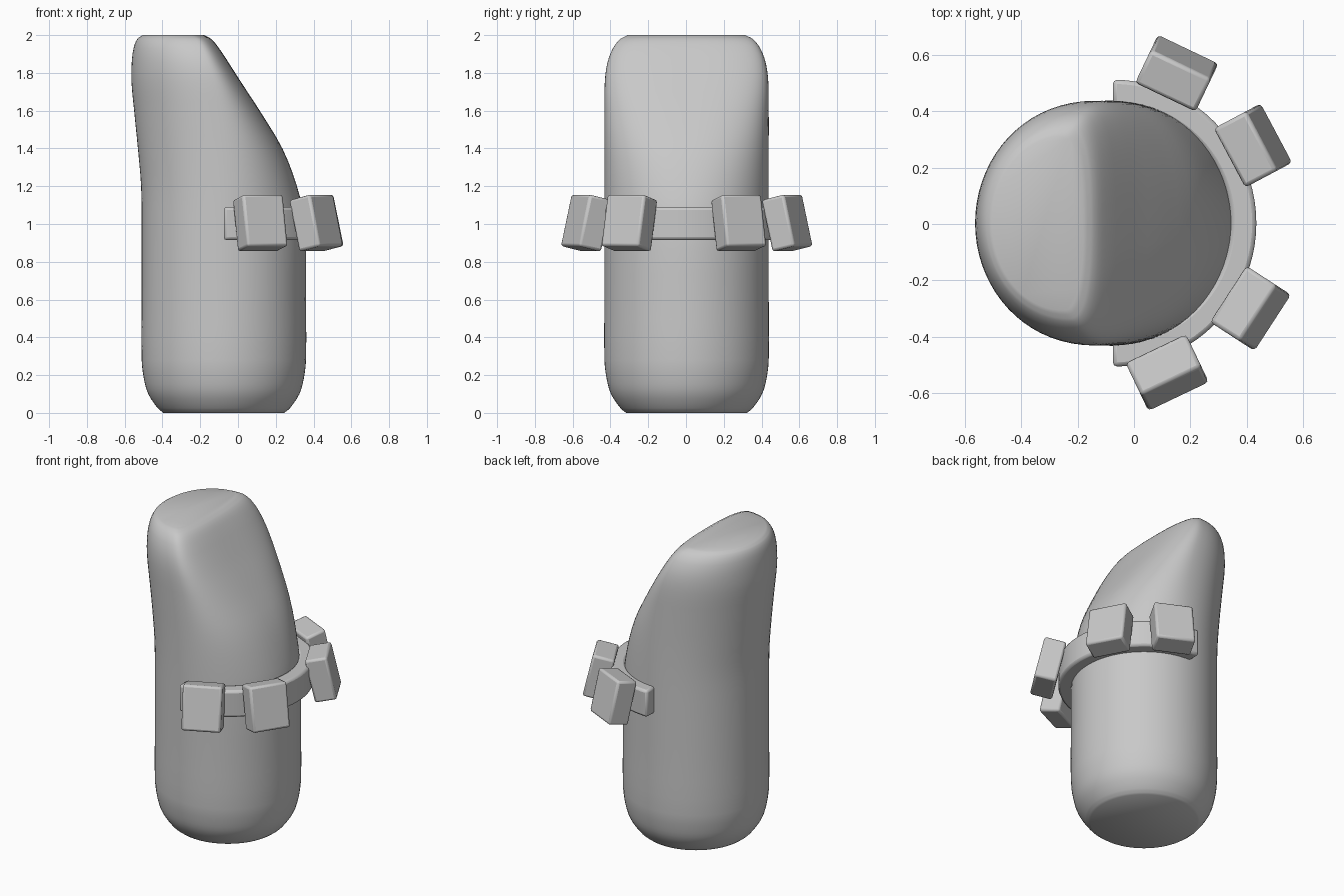
import bpy, bmesh, math
from mathutils import Matrix, Vector

if "Cube" in bpy.data.objects:
    bpy.data.objects.remove(bpy.data.objects["Cube"])

CX, CY = -0.075, 0.003   # axis of the lower cylinder

grey = bpy.data.materials.new("stone grey")
grey.diffuse_color = (0.58, 0.58, 0.58, 1)
grey.use_nodes = True
grey.node_tree.nodes["Principled BSDF"].inputs["Base Color"].default_value = grey.diffuse_color


def finish(name, bm, bevel=0, angle=40):
    bmesh.ops.recalc_face_normals(bm, faces=bm.faces[:])
    me = bpy.data.meshes.new(name)
    bm.to_mesh(me)
    bm.free()
    ob = bpy.data.objects.new(name, me)
    bpy.context.collection.objects.link(ob)
    me.materials.append(grey)
    if bevel:
        mod = ob.modifiers.new("bevel", 'BEVEL')
        mod.width, mod.segments = bevel, 2
        mod.limit_method = 'ANGLE'
    bpy.ops.object.select_all(action='DESELECT')
    ob.select_set(True)
    bpy.context.view_layer.objects.active = ob
    bpy.ops.object.shade_smooth_by_angle(angle=math.radians(angle))
    return ob


# Body sections: z, left x, right x, x of widest point, half width, squareness of right side
rows = [
    (0.00, -0.395, 0.245, -0.075, 0.320, 2.0),
    (0.025, -0.425, 0.275, -0.075, 0.350, 2.0),
    (0.10, -0.475, 0.325, -0.075, 0.400, 2.0),
    (0.18, -0.498, 0.348, -0.075, 0.423, 2.0),
    (0.28, -0.510, 0.360, -0.075, 0.435, 2.0),
    (0.60, -0.510, 0.360, -0.075, 0.435, 2.0),
    (1.00, -0.510, 0.355, -0.075, 0.435, 2.0),
    (1.20, -0.513, 0.312, -0.080, 0.435, 2.1),
    (1.40, -0.530, 0.235, -0.095, 0.435, 2.3),
    (1.60, -0.550, 0.115, -0.125, 0.435, 2.6),
    (1.75, -0.564, 0.017, -0.155, 0.433, 2.8),
    (1.85, -0.563, -0.047, -0.180, 0.420, 2.8),
    (1.93, -0.553, -0.100, -0.205, 0.390, 2.8),
    (1.98, -0.533, -0.142, -0.225, 0.350, 2.6),
    (2.00, -0.505, -0.180, -0.250, 0.310, 2.4),
]


def smooth_rows(pts, steps):
    """Catmull-Rom interpolation between the sections."""
    out = []
    for i in range(len(pts) - 1):
        a, b, c, d = (pts[max(i - 1, 0)], pts[i], pts[i + 1], pts[min(i + 2, len(pts) - 1)])
        for s in range(steps):
            t = s / steps
            row = []
            for j in range(6):
                h = (c[0] - b[0])
                m0 = (c[j] - a[j]) / (c[0] - a[0]) * h
                m1 = (d[j] - b[j]) / (d[0] - b[0]) * h
                row.append((2*t**3 - 3*t*t + 1) * b[j] + (t**3 - 2*t*t + t) * m0
                           + (3*t*t - 2*t**3) * c[j] + (t**3 - t*t) * m1)
            out.append(row)
    return out + [pts[-1]]


# Body: lofted column with a slanted front face near the top
N = 72
bm = bmesh.new()
rings = []
for z, xl, xr, cx, b, n in smooth_rows(rows, 3):
    ring = []
    for k in range(N):
        a = 2 * math.pi * k / N
        c, s = math.cos(a), math.sin(a)
        if c > 1e-6:
            x = cx + (xr - cx) * c ** (2 / n)
            y = math.copysign(b * abs(s) ** (2 / n), s)
        else:
            x, y = cx + (cx - xl) * c, b * s
        ring.append(bm.verts.new((x, y + CY, z)))
    rings.append(ring)
for r0, r1 in zip(rings, rings[1:]):
    for k in range(N):
        bm.faces.new((r0[k], r0[(k+1) % N], r1[(k+1) % N], r1[k]))
bm.faces.new(rings[0][::-1])
bm.faces.new(rings[-1])
finish("body", bm)

# Band: half ring with a rectangular section
bm = bmesh.new()
M = 40
prev = None
for k in range(M + 1):
    a = math.radians(-90 + 180 * k / M)
    sec = [bm.verts.new((CX + r * math.cos(a), CY + r * math.sin(a), z))
           for r, z in ((0.42, 0.915), (0.51, 0.915), (0.51, 1.09), (0.42, 1.09))]
    if prev:
        for j in range(4):
            bm.faces.new((prev[j], prev[(j+1) % 4], sec[(j+1) % 4], sec[j]))
    else:
        bm.faces.new(sec)
    prev = sec
bm.faces.new(prev[::-1])
finish("band", bm, 0.015)

# Blocks: four boxes around the band, tops leaning inwards
blocks = [(0.152, 0.536, 64.5), (0.423, 0.279, 28), (0.414, -0.300, -33), (0.118, -0.528, -64.5)]
for i, (x, y, ang) in enumerate(blocks):
    bm = bmesh.new()
    mat = (Matrix.Translation(Vector((x, y, 1.005)))
           @ Matrix.Rotation(math.radians(ang), 4, 'Z')
           @ Matrix.Rotation(math.radians(-13), 4, 'Y')
           @ Matrix.Diagonal((0.135, 0.238, 0.28, 1)))
    bmesh.ops.create_cube(bm, size=1, matrix=mat)
    finish("block_%d" % (i + 1), bm, 0.014, 30)
